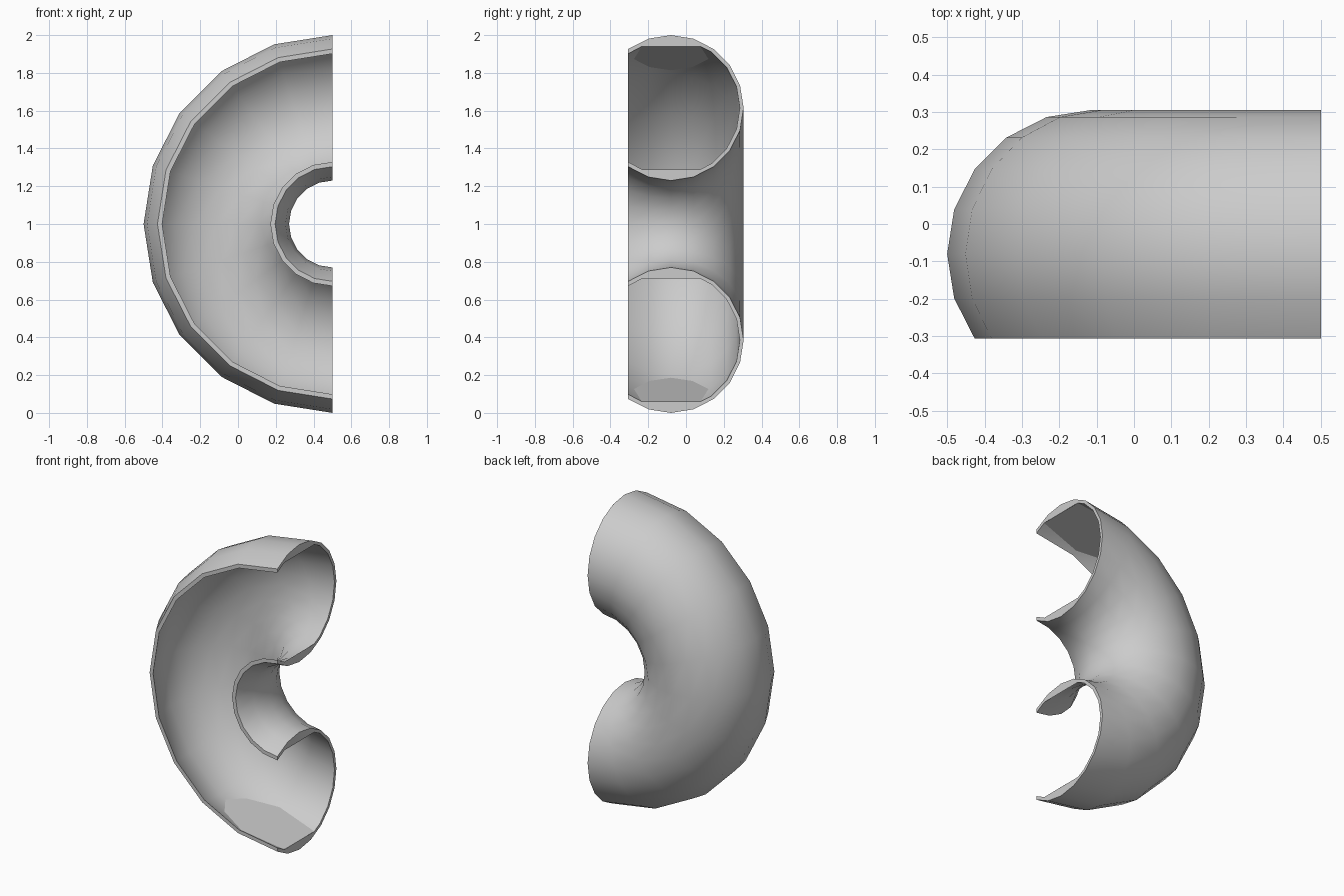
import bpy, bmesh
from math import radians, sin, cos, asin, acos, sqrt, degrees

if "Cube" in bpy.data.objects:
    bpy.data.objects.remove(bpy.data.objects["Cube"])

AX, AZ = 0.5, 1.0            # axis of the bend (runs along y)
R, TUBE, WALL = 0.615, 0.385, 0.02
YC = -0.08                   # tube centre in y
INNER = TUBE - WALL


def finish(name, bm):
    mesh = bpy.data.meshes.new(name)
    bm.to_mesh(mesh)
    bm.free()
    ob = bpy.data.objects.new(name, mesh)
    bpy.context.collection.objects.link(ob)
    return ob


def polygon(name, points):
    bm = bmesh.new()
    bm.faces.new([bm.verts.new(p) for p in points])
    return finish(name, bm)


def section_point(r, deg):
    a = radians(deg)
    return (AX, YC + r * sin(a), AZ + R + r * cos(a))


# Open tube shell: C-shaped wall section spun through a half turn
lip = degrees(asin(TUBE * sin(radians(36)) / INNER))
outer_angles = [-36 + 18 * i for i in range(15)]
inner_angles = [-lip] + outer_angles[1:-1] + [180 + lip]
section = [section_point(TUBE, a) for a in outer_angles]
section += [section_point(INNER, a) for a in reversed(inner_angles)]
bm = bmesh.new()
verts = [bm.verts.new(p) for p in section]
edges = [bm.edges.new((verts[i], verts[(i + 1) % len(verts)])) for i in range(len(verts))]
bmesh.ops.spin(bm, geom=verts + edges, cent=(AX, 0, AZ), axis=(0, -1, 0),
               angle=radians(180), steps=10)
# End rims
bm.verts.ensure_lookup_table()
for side in (1, -1):
    ends = sorted((v for v in bm.verts if abs(v.co.x - AX) < 1e-4 and (v.co.z - AZ) * side > 0),
                  key=lambda v: v.index)
    half = len(ends) // 2
    for i in range(half - 1):
        bm.faces.new((ends[i], ends[i + 1], ends[-2 - i], ends[-1 - i]))
bmesh.ops.recalc_face_normals(bm, faces=bm.faces)
# Make sure the shell faces outwards
if bm.calc_volume(signed=True) < 0:
    bmesh.ops.reverse_faces(bm, faces=bm.faces)
shell = finish("half_ring_shell", bm)
bpy.context.view_layer.objects.active = shell
shell.select_set(True)
bpy.ops.object.shade_smooth_by_angle(angle=radians(30))

# Small end caps and sloping flats inside both tube ends
for side, label in ((1, "upper"), (-1, "lower")):
    for base, place in ((0, "outer"), (180, "inner")):
        pts = [section_point(INNER, base + a) for a in (-27, -18, 0, 18, 27)]
        polygon(f"{label}_{place}_end_cap", [(x, y, AZ + side * (z - AZ)) for x, y, z in pts])
    left, right = [], []
    for i in range(9):
        d = 0.54 * i / 8
        h = 0.94 - 0.236 * d
        c = min(1, (sqrt(d * d + h * h) - R) / INNER)
        w = INNER * sin(acos(c))
        left.append((AX - d, YC - w, AZ + side * h))
        right.append((AX - d, YC + w, AZ + side * h))
    polygon(f"{label}_sloping_flat", left + right[::-1])
